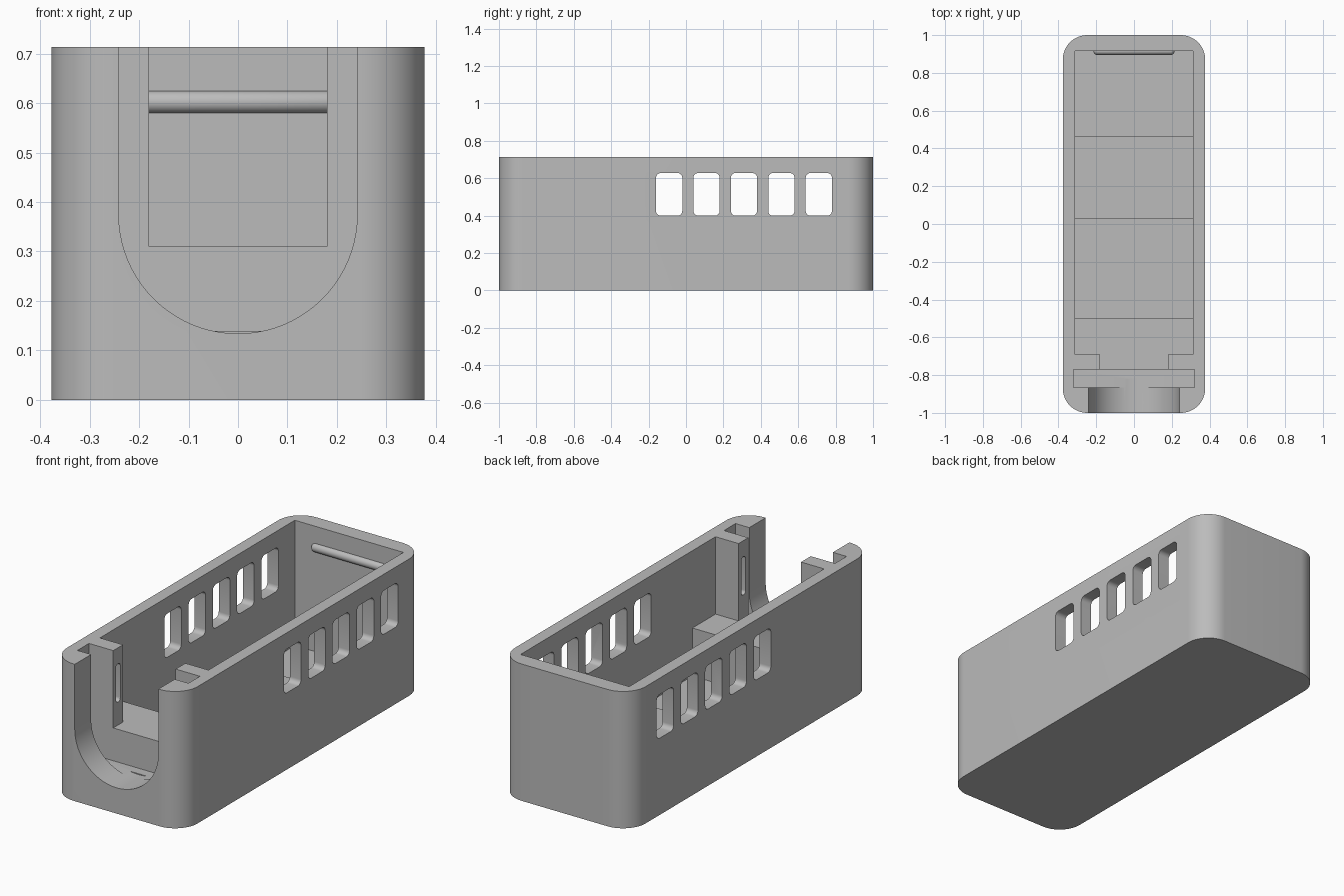
import bpy, bmesh, math
from mathutils import Vector

cube = bpy.data.objects.get("Cube")
if cube:
    bpy.data.objects.remove(cube, do_unlink=True)

W, L, H = 0.377, 1.0, 0.713      # half width, half length, height
ABOVE = H + 0.1                  # cutters overshoot the rim
grey = bpy.data.materials.new("plain grey")
grey.use_nodes = True
colour = (0.5, 0.5, 0.5, 1)
grey.diffuse_color = colour
grey.node_tree.nodes["Principled BSDF"].inputs["Base Color"].default_value = colour


def rounded(u0, u1, v0, v1, r, steps=6):
    """Outline of a rectangle with round corners."""
    pts = []
    corners = [(u1 - r, v1 - r), (u0 + r, v1 - r), (u0 + r, v0 + r), (u1 - r, v0 + r)]
    for k, (cu, cv) in enumerate(corners):
        for i in range(steps + 1):
            a = (k + i / steps) * math.pi / 2
            pts.append((cu + r * math.cos(a), cv + r * math.sin(a)))
    return pts


def rect(u0, u1, v0, v1):
    return [(u0, v0), (u1, v0), (u1, v1), (u0, v1)]


def prism(name, outline, axis, lo, hi):
    """Extrude an outline along an axis; the outline uses the other two axes in order."""
    def place(u, v, w):
        return {"x": (w, u, v), "y": (u, w, v), "z": (u, v, w)}[axis]
    bm = bmesh.new()
    face = bm.faces.new([bm.verts.new(place(u, v, lo)) for u, v in outline])
    new = bmesh.ops.extrude_face_region(bm, geom=[face])["geom"]
    shift = Vector(place(0, 0, hi - lo))
    bmesh.ops.translate(bm, vec=shift, verts=[g for g in new if isinstance(g, bmesh.types.BMVert)])
    bmesh.ops.recalc_face_normals(bm, faces=bm.faces)
    mesh = bpy.data.meshes.new(name)
    bm.to_mesh(mesh)
    bm.free()
    mesh.materials.append(grey)
    obj = bpy.data.objects.new(name, mesh)
    bpy.context.collection.objects.link(obj)
    return obj


def activate(obj):
    bpy.ops.object.select_all(action="DESELECT")
    obj.select_set(True)
    bpy.context.view_layer.objects.active = obj


def cut(target, cutter):
    activate(target)
    mod = target.modifiers.new("cut", "BOOLEAN")
    mod.operation = "DIFFERENCE"
    mod.solver = "EXACT"
    mod.object = cutter
    bpy.ops.object.modifier_apply(modifier=mod.name)
    bpy.data.objects.remove(cutter, do_unlink=True)


# Outer shell with rounded vertical corners
housing = prism("housing", rounded(-W, W, -L, L, 0.13, 16), "z", 0, H)

# Cavity with a front ledge and a stepped floor
floor, step, ledge = 0.06, 0.14, 0.31
profile = [(-0.69, ABOVE), (-0.69, ledge), (-0.5, ledge), (-0.5, floor),
           (0.03, floor), (0.03, step), (0.465, step), (0.465, floor),
           (0.915, floor), (0.915, ABOVE)]
cut(housing, prism("cavity_cutter", profile, "x", -0.313, 0.313))

# Cross slot for a plate, and the notch between the two posts
cut(housing, prism("slot_cutter", rect(-0.32, 0.32, 0.139, ABOVE), "y", -0.865, -0.77))
cut(housing, prism("notch_cutter", rect(-0.18, 0.18, ledge, ABOVE), "y", -0.82, -0.6))

# U-shaped opening in the front wall
r, cz = 0.241, 0.375
arc = [(r * math.cos(a), cz + r * math.sin(a))
       for a in (math.pi * (1 + i / 40) for i in range(41))]
cut(housing, prism("opening_cutter", arc + [(r, ABOVE), (-r, ABOVE)], "y", -1.1, -0.82))

# Row of windows through both side walls
for i in range(5):
    y = -0.09 + 0.2 * i
    outline = rounded(y - 0.07, y + 0.07, 0.4, 0.628, 0.025)
    cut(housing, prism("window_cutter", outline, "x", -0.5, 0.5))

# Shallow pill recesses in the inner faces of the posts
cut(housing, prism("recess_cutter", rounded(-0.748, -0.712, 0.43, 0.63, 0.017), "x", -0.21, 0.21))

activate(housing)
bpy.ops.object.shade_smooth_by_angle(angle=math.radians(30))

# Snap bar with round ends on the inside of the back wall
bar = prism("snap_bar", rounded(-0.215, 0.215, -0.0225, 0.0225, 0.0224, 8), "y", 0, 0.01)
bar.data.clear_geometry()
bm = bmesh.new()
bmesh.ops.create_uvsphere(bm, u_segments=24, v_segments=12, radius=0.0225)
for v in bm.verts:
    if abs(v.co.x) > 0.0001:
        v.co.x += math.copysign(0.1925, v.co.x)
bmesh.ops.translate(bm, vec=(0, 0.917, 0.602), verts=bm.verts)
bm.to_mesh(bar.data)
bm.free()
activate(bar)
bpy.ops.object.shade_smooth_by_angle(angle=math.radians(40))
